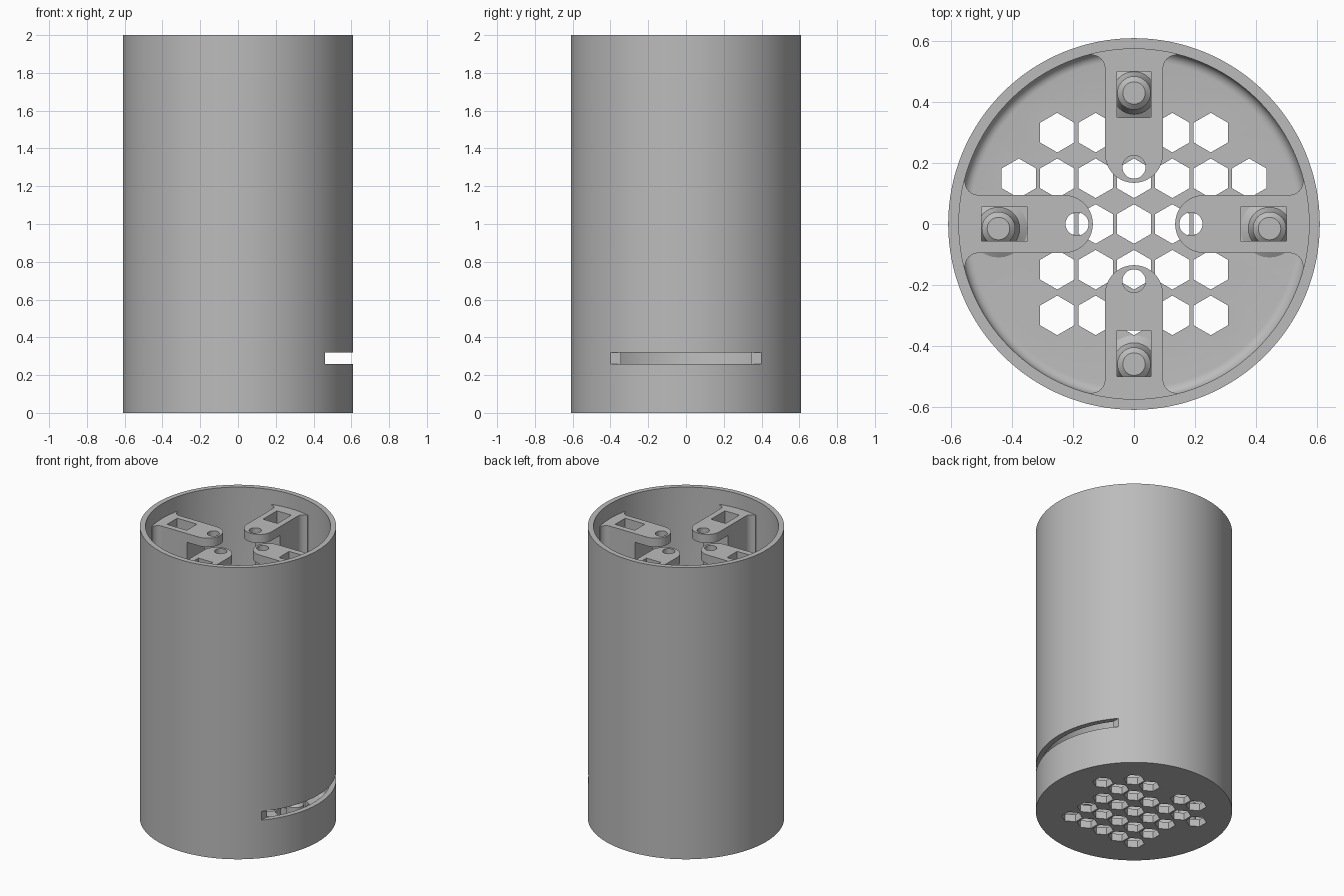
import bpy, bmesh, math
from mathutils import Matrix, Vector

cube = bpy.data.objects.get("Cube")
if cube:
    bpy.data.objects.remove(cube, do_unlink=True)

OUTER, INNER, HEIGHT, FLOOR = 0.61, 0.575, 2.0, 0.05

grey = bpy.data.materials.new("light grey plastic")
grey.use_nodes = True
COLOUR = (0.5, 0.5, 0.5, 1)
grey.diffuse_color = COLOUR
grey.node_tree.nodes["Principled BSDF"].inputs["Base Color"].default_value = COLOUR


def add_object(name, mesh):
    ob = bpy.data.objects.new(name, mesh)
    bpy.context.collection.objects.link(ob)
    if not mesh.materials:
        mesh.materials.append(grey)
    return ob


def smooth(ob, angle=35):
    bpy.ops.object.select_all(action="DESELECT")
    ob.select_set(True)
    bpy.context.view_layer.objects.active = ob
    bpy.ops.object.shade_smooth_by_angle(angle=math.radians(angle))


def lathe(name, profile, steps):
    """Spin an (r, z) profile around the z axis."""
    bm = bmesh.new()
    verts = [bm.verts.new((r, 0, z)) for r, z in profile]
    edges = [bm.edges.new(pair) for pair in zip(verts, verts[1:])]
    bmesh.ops.spin(bm, geom=verts + edges, cent=(0, 0, 0), axis=(0, 0, 1),
                   angle=math.tau, steps=steps, use_merge=True)
    bmesh.ops.remove_doubles(bm, verts=bm.verts, dist=0.0001)
    bmesh.ops.recalc_face_normals(bm, faces=bm.faces)
    mesh = bpy.data.meshes.new(name)
    bm.to_mesh(mesh)
    bm.free()
    return add_object(name, mesh)


def circle(cx, cy, r, n=32):
    return [(cx + r * math.cos(math.tau * i / n), cy + r * math.sin(math.tau * i / n))
            for i in range(n)]


def rectangle(x0, x1, y0, y1):
    return [(x0, y0), (x1, y0), (x1, y1), (x0, y1)]


def plate(name, loops, z0, z1):
    """Extrude an outline with holes between two heights."""
    curve = bpy.data.curves.new(name, "CURVE")
    curve.dimensions = "2D"
    curve.fill_mode = "BOTH"
    curve.extrude = (z1 - z0) / 2
    for loop in loops:
        spline = curve.splines.new("POLY")
        spline.points.add(len(loop) - 1)
        for point, (x, y) in zip(spline.points, loop):
            point.co = (x, y, 0, 1)
        spline.use_cyclic_u = True
    source = bpy.data.objects.new(name, curve)
    mesh = bpy.data.meshes.new_from_object(source)
    bpy.data.objects.remove(source)
    mesh.transform(Matrix.Translation((0, 0, (z0 + z1) / 2)))
    bm = bmesh.new()
    bm.from_mesh(mesh)
    bmesh.ops.remove_doubles(bm, verts=bm.verts, dist=0.0001)
    bm.to_mesh(mesh)
    bm.free()
    return mesh


# Tube with a closed floor and a rounded inside corner
FILLET = 0.035
corner = [(INNER - FILLET + FILLET * math.cos(a), FLOOR + FILLET - FILLET * math.sin(a))
          for a in (math.pi / 2 * i / 6 for i in range(7))]
tube = lathe("tube_body", [(0, 0), (OUTER, 0), (OUTER, HEIGHT), (INNER, HEIGHT)]
             + corner + [(0, FLOOR)], 128)

# Cutter: hexagonal vents in rows, plus the side slot
ROWS = {2: (-2, -1, 1, 2), 1: range(-3, 4), 0: range(-2, 3),
        -1: range(-2, 3), -2: range(-2, 3)}
bm = bmesh.new()
for row, columns in ROWS.items():
    for col in columns:
        bmesh.ops.create_cone(
            bm, cap_ends=True, segments=6, radius1=0.065, radius2=0.065, depth=0.3,
            matrix=Matrix.Translation((col * 0.126, row * 0.15, 0)))
for v in bm.verts:
    # pointed corners face front and back
    cx, cy = round(v.co.x / 0.126) * 0.126, round(v.co.y / 0.15) * 0.15
    dx, dy = v.co.x - cx, v.co.y - cy
    if abs(dx) > abs(dy) * 1.8:
        v.co.x, v.co.y = cx - dy, cy + dx
bm.clear()
for row, columns in ROWS.items():
    for col in columns:
        ring = [Vector((col * 0.126 + 0.065 * math.sin(math.tau * i / 6),
                        row * 0.15 + 0.065 * math.cos(math.tau * i / 6), -0.1))
                for i in range(6)]
        face = bm.faces.new([bm.verts.new(p) for p in ring])
        new = bmesh.ops.extrude_face_region(bm, geom=[face])["geom"]
        for v in new:
            if isinstance(v, bmesh.types.BMVert):
                v.co.z += 0.3
bmesh.ops.create_cube(bm, size=1, matrix=Matrix.Translation((0.66, 0, 0.29))
                      @ Matrix.Diagonal((0.4, 1.0, 0.06, 1)))
bmesh.ops.recalc_face_normals(bm, faces=bm.faces)
mesh = bpy.data.meshes.new("vent_and_slot_cutter")
bm.to_mesh(mesh)
bm.free()
cutter = add_object("vent_and_slot_cutter", mesh)

cut = tube.modifiers.new("vents_and_slot", "BOOLEAN")
cut.operation, cut.solver, cut.object = "DIFFERENCE", "EXACT", cutter
bpy.context.view_layer.update()
cut_mesh = bpy.data.meshes.new_from_object(
    tube.evaluated_get(bpy.context.evaluated_depsgraph_get()))
tube.modifiers.clear()
tube.data = cut_mesh
bpy.data.objects.remove(cutter)
smooth(tube)

# Mounting tab: rounded tip, flared where it meets the wall
HALF, FLARE, TIP = 0.095, 0.045, 0.23
right_flare = [(0.51 + FLARE * math.sin(a), HALF + FLARE * (1 - math.cos(a)))
               for a in (math.pi / 2 * i / 6 for i in range(7))]
wall_end = [(0.595 * math.cos(a), 0.595 * math.sin(a)) for a in (0.237, 0.12, 0)]
upper = right_flare + wall_end
tip = [(TIP - HALF * math.sin(a), HALF * math.cos(a))
       for a in (math.pi * i / 20 for i in range(21))]
outline = tip + [(x, -y) for x, y in upper] + [(x, y) for x, y in upper[-2::-1]]
window = rectangle(0.35, 0.5, -0.055, 0.055)
tab_mesh = plate("tab", [outline, circle(0.187, 0, 0.038), window], 1.84, 1.90)

# Socket block under each tab, with the same square opening
block_outline = [(x, y) for x, y in outline if x > 0.4]
block_outline = [(0.32, HALF), (0.32, -HALF)] + block_outline
block_mesh = plate("socket", [block_outline, window], 1.55, 1.84)

SIDES = ("left", "back", "right", "front")
for k, side in enumerate(SIDES):
    angle = k * math.pi / 2
    for part, source in (("tab", tab_mesh), ("socket_block", block_mesh)):
        ob = add_object(f"{side}_{part}", source.copy())
        ob.rotation_euler.z = angle
        smooth(ob)
    # Peg on the floor with a flared foot and a chamfered top
    peg = lathe(f"{side}_floor_peg", [(0.095, FLOOR - 0.01), (0.095, FLOOR), (0.07, 0.065),
                                      (0.055, 0.1), (0.055, 0.22), (0.037, 0.235), (0, 0.235)], 32)
    peg.location = (0.445 * math.cos(angle), 0.445 * math.sin(angle) - 0.015, 0)
    smooth(peg)
